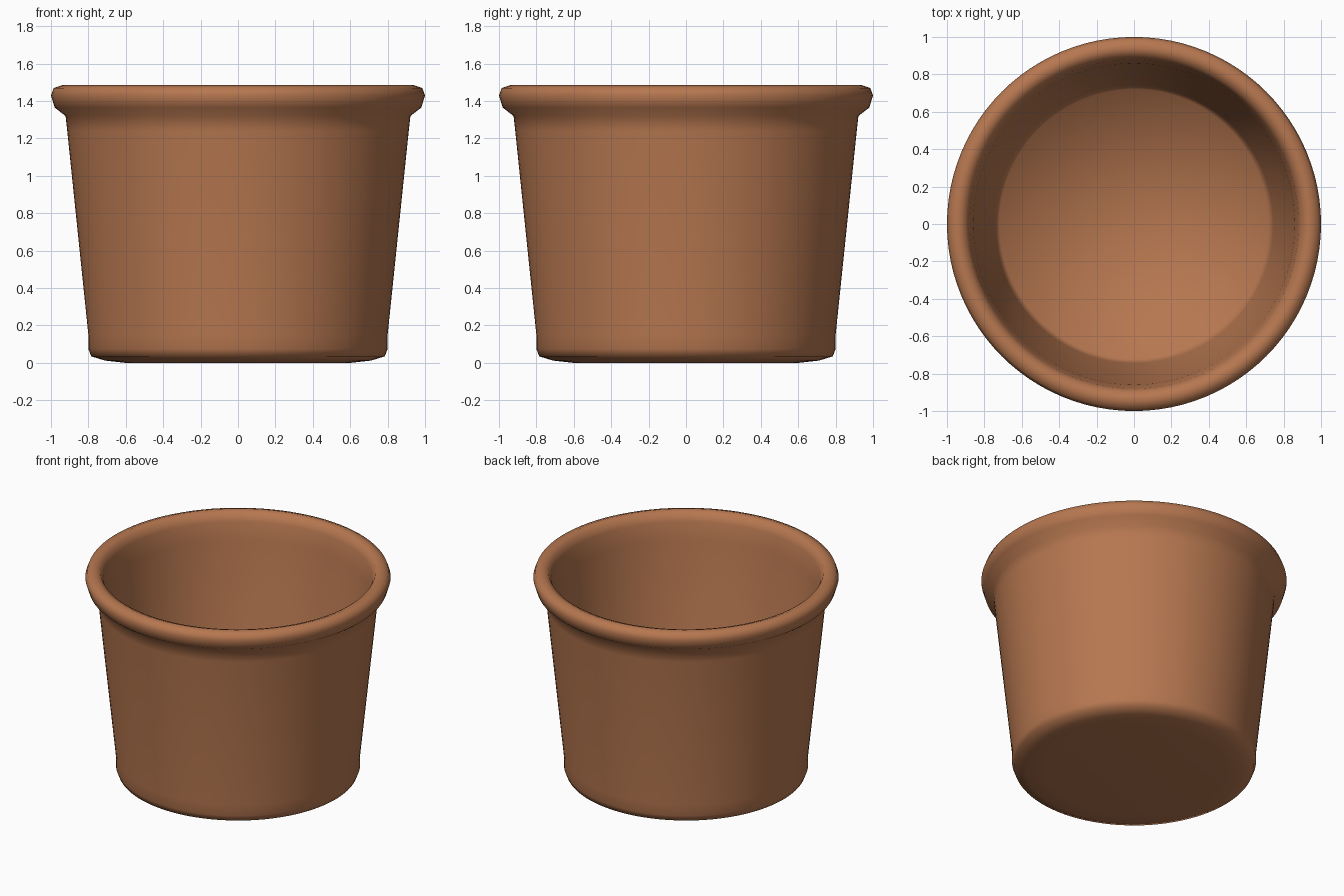
import bpy, bmesh, math

if "Cube" in bpy.data.objects:
    bpy.data.objects.remove(bpy.data.objects["Cube"])

# terracotta colour
clay = bpy.data.materials.new("terracotta")
clay.diffuse_color = (0.47, 0.185, 0.08, 1)
clay.use_nodes = True
clay.node_tree.nodes["Principled BSDF"].inputs["Base Color"].default_value = clay.diffuse_color

# half section: underside, outer wall, rolled rim, inner wall, floor
profile = [(0, 0), (0.60, 0.0), (0.71, 0.012), (0.785, 0.035), (0.80, 0.075),
           (0.80, 0.15), (0.913, 1.24), (0.922, 1.32), (0.98, 1.365),
           (1.0, 1.43), (0.985, 1.47), (0.94, 1.485), (0.90, 1.47),
           (0.88, 1.42), (0.86, 1.30), (0.745, 0.17), (0.72, 0.10), (0, 0.10)]

# pot body: spin the section about z
SIDES = 96
bm = bmesh.new()
verts = [bm.verts.new((r, 0, z)) for r, z in profile]
edges = [bm.edges.new(pair) for pair in zip(verts, verts[1:])]
bmesh.ops.spin(bm, geom=verts + edges, cent=(0, 0, 0), axis=(0, 0, 1),
               angle=math.tau, steps=SIDES)
bmesh.ops.remove_doubles(bm, verts=bm.verts, dist=0.0005)
bmesh.ops.recalc_face_normals(bm, faces=bm.faces)
for f in bm.faces:
    f.smooth = True

mesh = bpy.data.meshes.new("flower_pot")
bm.to_mesh(mesh)
bm.free()
mesh.materials.append(clay)
pot = bpy.data.objects.new("flower_pot", mesh)
bpy.context.collection.objects.link(pot)
